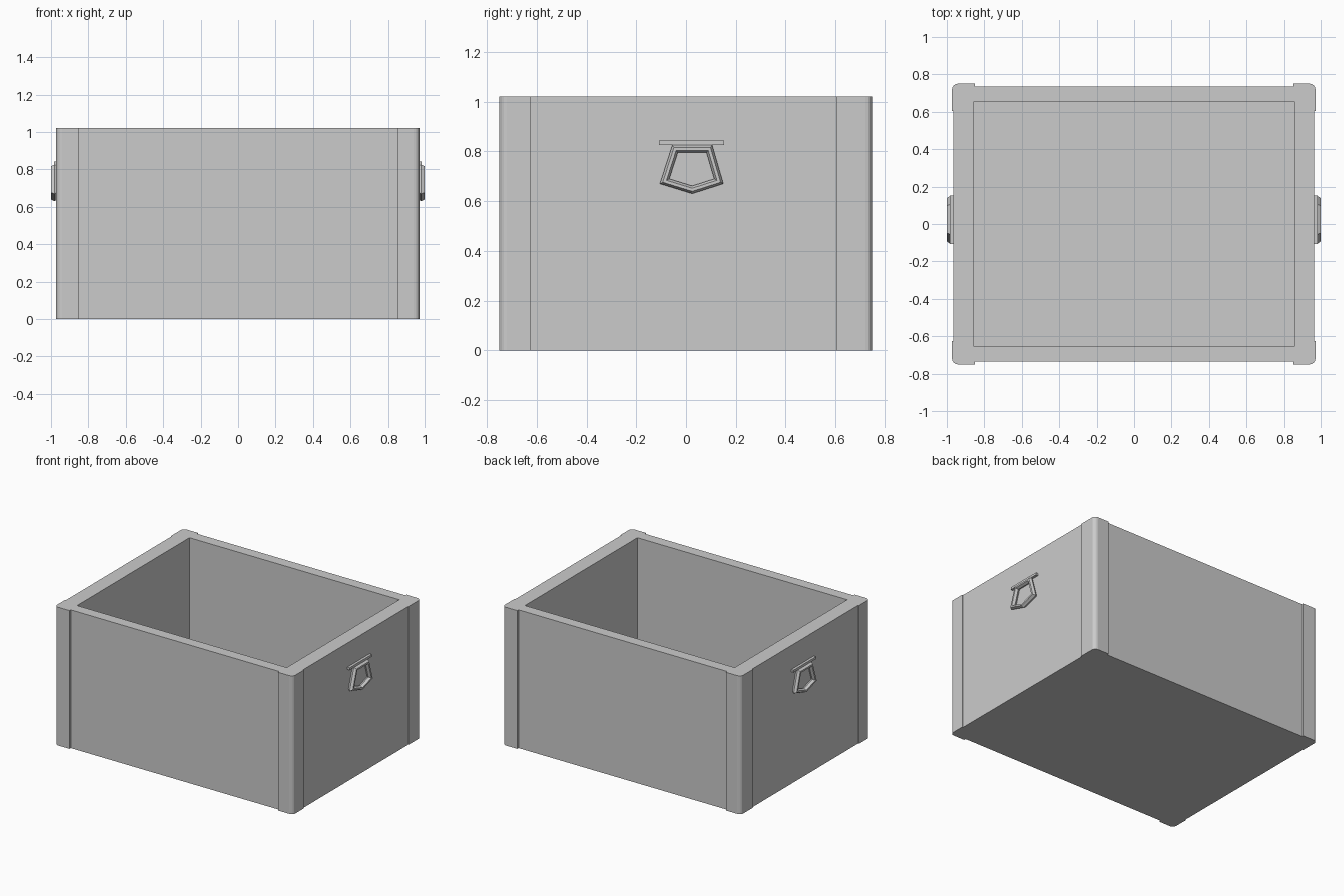
import bpy, bmesh, math
from mathutils import Vector

if "Cube" in bpy.data.objects:
    bpy.data.objects.remove(bpy.data.objects["Cube"])

H = 1.02            # crate height
BX, BY = 0.965, 0.735   # body half sizes
CX, CY = 0.972, 0.75    # corner guard half sizes


def finish(bm, name, mirror=False):
    bmesh.ops.recalc_face_normals(bm, faces=bm.faces)
    me = bpy.data.meshes.new(name)
    bm.to_mesh(me)
    bm.free()
    ob = bpy.data.objects.new(name, me)
    bpy.context.collection.objects.link(ob)
    if mirror:
        m = ob.modifiers.new("mirror", 'MIRROR')
        m.use_mirror_merge = False
    return ob


def box(bm, lo, hi):
    verts = bmesh.ops.create_cube(bm, size=1)["verts"]
    for v in verts:
        v.co = Vector([(a + b) / 2 + c * (b - a) for a, b, c in zip(lo, hi, v.co)])


# Open crate body: box with inset top pushed down
bm = bmesh.new()
box(bm, (-BX, -BY, 0), (BX, BY, H))
top = max(bm.faces, key=lambda f: f.calc_center_median().z)
bmesh.ops.inset_individual(bm, faces=[top], thickness=0.08)
for v in top.verts:
    v.co.x = math.copysign(0.855, v.co.x)
    v.co.y = math.copysign(0.655, v.co.y)
floor = bmesh.ops.extrude_discrete_faces(bm, faces=[top])["faces"][0]
for v in floor.verts:
    v.co.z = 0.1
finish(bm, "crate_body")


# L-shaped corner guards with rounded outer edge
def corner_guard(name, side, y_end):
    r = 0.03
    prof = [(0.85, BY), (0.85, CY)]
    for i in range(5):
        a = math.pi / 2 * (1 - i / 4)
        prof.append((CX - r + r * math.cos(a), CY - r + r * math.sin(a)))
    prof += [(CX, y_end), (BX, y_end), (BX, BY)]
    bm = bmesh.new()
    face = bm.faces.new([bm.verts.new((x, side * y, 0)) for x, y in prof])
    ext = bmesh.ops.extrude_face_region(bm, geom=[face])["geom"]
    bmesh.ops.translate(bm, vec=(0, 0, H),
                        verts=[g for g in ext if isinstance(g, bmesh.types.BMVert)])
    finish(bm, name, mirror=True)


corner_guard("front_corner_guards", -1, 0.625)
corner_guard("back_corner_guards", 1, 0.605)


# Pentagonal ring handles with a six-sided section
def offset(poly, d):
    out = []
    for i, p in enumerate(poly):
        e1 = (p - poly[i - 1]).normalized()
        e2 = (poly[(i + 1) % len(poly)] - p).normalized()
        n1, n2 = Vector((-e1.y, e1.x)), Vector((-e2.y, e2.x))
        out.append(p + (n1 + n2) * d / (1 + n1.dot(n2)))
    return out


outer = [Vector(p) for p in ((-0.055, 0.825), (-0.105, 0.67), (0.025, 0.63),
                             (0.15, 0.67), (0.105, 0.825))]
# (inward distance, x) around the section
section = [(0, 0.982), (0.009, 1.0), (0.021, 1.0), (0.03, 0.982), (0.021, 0.965), (0.009, 0.965)]
bm = bmesh.new()
loops = [[bm.verts.new((x, p.x, p.y)) for p in offset(outer, d)] for d, x in section]
for j in range(6):
    a, b = loops[j], loops[(j + 1) % 6]
    for i in range(5):
        k = (i + 1) % 5
        bm.faces.new((a[i], a[k], b[k], b[i]))
finish(bm, "ring_handles", mirror=True)

# Small bars above the rings
bm = bmesh.new()
box(bm, (0.955, -0.108, 0.826), (0.984, 0.152, 0.843))
finish(bm, "handle_bars", mirror=True)
